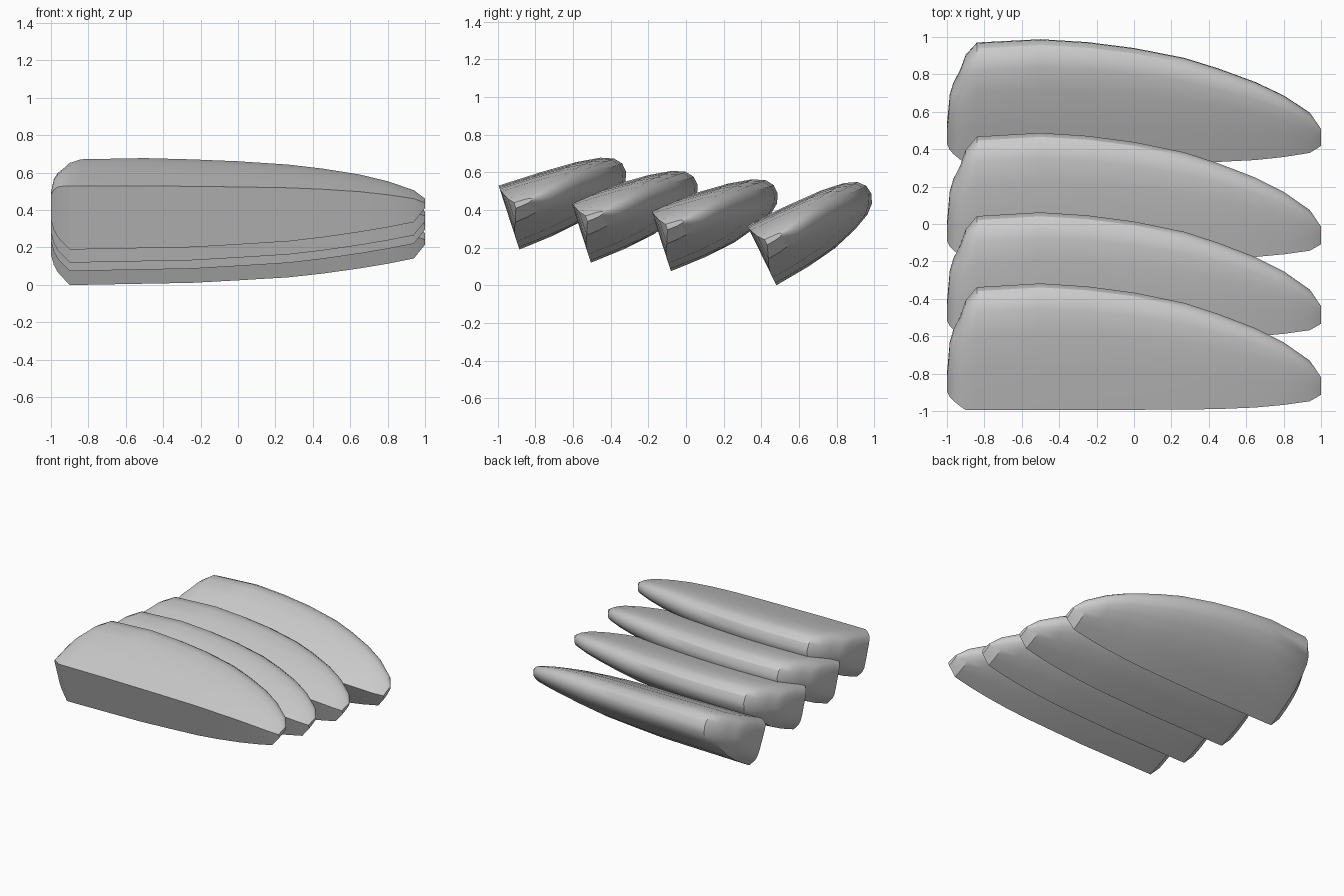
import bpy, bmesh
from math import radians, sin, cos

if "Cube" in bpy.data.objects:
    bpy.data.objects.remove(bpy.data.objects["Cube"])

# Rounded wedge cross-section: (depth fraction, height fraction)
SECTION = [(0, 0), (.3, .04), (.56, .11), (.76, .22), (.9, .34), (.97, .46),
           (1, .6), (.99, .74), (.94, .85), (.84, .925), (.65, .975),
           (.35, .995), (0, 1)]

# Stations along x: x, front depth, back depth, bottom, top
STATIONS = [
    (-1.0, .08, .16, .14, .28), (-.985, .06, .34, .09, .315),
    (-.965, .045, .41, .055, .335), (-.93, .02, .48, .025, .35),
    (-.9, 0, .57, 0, .357), (-.84, 0, .645, 0, .357),
    (-.5, 0, .667, .007, .357), (-.25, 0, .65, .012, .354),
    (0, 0, .617, .027, .351), (.27, 0, .56, .045, .346),
    (.45, 0, .50, .067, .338), (.65, .004, .42, .096, .323),
    (.8, .012, .34, .12, .303), (.94, .024, .235, .145, .277),
    (1.0, .05, .145, .215, .245)]


def make_slice(name, y, z, tilt):
    a = radians(tilt)
    bm = bmesh.new()
    rings = []
    for x, f, d, lo, hi in STATIONS:
        ring = []
        for t, h in SECTION:
            v, w = f + t * (d - f), lo + h * (hi - lo)
            ring.append(bm.verts.new((x, y + v * cos(a) - w * sin(a),
                                      z + v * sin(a) + w * cos(a))))
        rings.append(ring)
    n = len(SECTION)
    for r, s in zip(rings, rings[1:]):
        for i in range(n):
            j = (i + 1) % n
            bm.faces.new((r[i], r[j], s[j], s[i]))
    bm.faces.new(rings[0])
    bm.faces.new(rings[-1])
    bmesh.ops.recalc_face_normals(bm, faces=bm.faces)
    mesh = bpy.data.meshes.new(name)
    bm.to_mesh(mesh)
    bm.free()
    ob = bpy.data.objects.new(name, mesh)
    bpy.context.collection.objects.link(ob)
    bpy.ops.object.select_all(action='DESELECT')
    ob.select_set(True)
    bpy.context.view_layer.objects.active = ob
    bpy.ops.object.shade_smooth_by_angle(angle=radians(32))


# Four overlapping slices, the last one leaning more
for k, (y, z, tilt) in enumerate([(-.885, .19, 18), (-.505, .12, 18),
                                  (-.08, .075, 18), (.48, 0, 26)]):
    make_slice(f"slice_{k + 1}", y, z, tilt)
